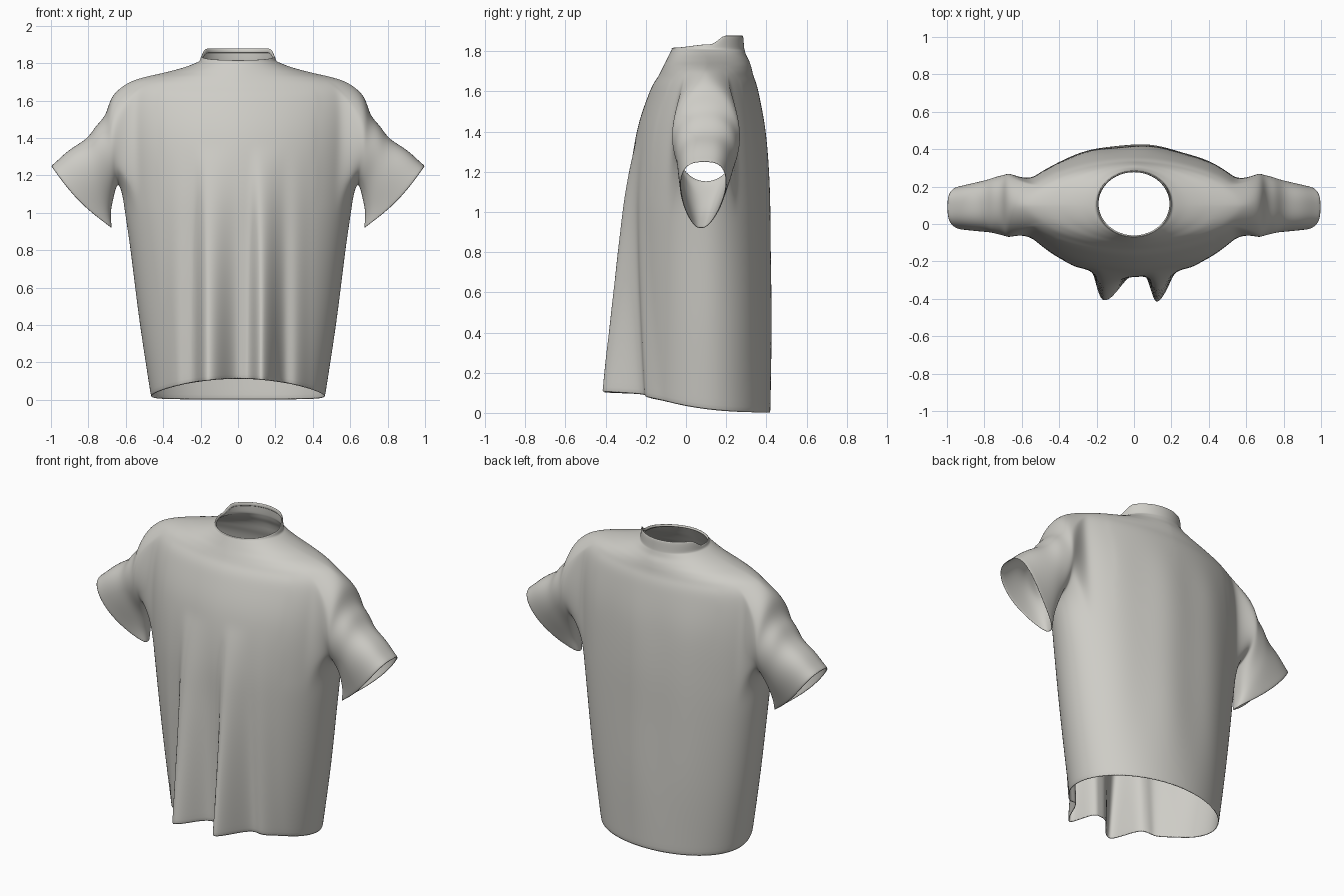
import bpy, bmesh, math

if "Cube" in bpy.data.objects:
    bpy.data.objects.remove(bpy.data.objects["Cube"])

COLS, STEP, HALF = 160, 5, 12      # ring columns, rows per key, armhole half width
LOW, HIGH = 3 * STEP, 6 * STEP     # armhole rows
MID_Y = 0.1


def spline(keys, step):
    """Catmull-Rom samples through a list of key tuples."""
    out = []
    for i in range(len(keys) - 1):
        p = [keys[max(0, min(len(keys) - 1, i + k))] for k in (-1, 0, 1, 2)]
        for s in range(step):
            t = s / step
            out.append([b + 0.5 * t * (c - a + t * (2*a - 5*b + 4*c - d + t * (3*(b - c) + d - a)))
                        for a, b, c, d in zip(*p)])
    return out + [list(keys[-1])]


def power(v, e):
    return math.copysign(abs(v) ** e, v)


def lobe(x, centre, left, right):
    t = (x - centre) / (left if x < centre else right)
    return 0.5 + 0.5 * math.cos(math.pi * max(-1, min(1, t)))


def step_up(v, lo, hi):
    t = max(0, min(1, (v - lo) / (hi - lo)))
    return t * t * (3 - 2 * t)


# Torso keys: height, half width, front y, back y, roundness
torso = spline([
    (0.00, 0.465, -0.27, 0.42, 2.0),
    (0.40, 0.525, -0.275, 0.425, 2.0),
    (0.80, 0.575, -0.28, 0.42, 2.0),
    (1.13, 0.62, -0.28, 0.415, 1.9),
    (1.40, 0.635, -0.245, 0.395, 1.9),
    (1.60, 0.64, -0.18, 0.36, 1.8),
    (1.68, 0.61, -0.135, 0.335, 1.7),
    (1.72, 0.52, -0.115, 0.325, 1.65),
    (1.75, 0.39, -0.10, 0.315, 1.7),
    (1.78, 0.28, -0.085, 0.30, 1.85),
    (1.81, 0.205, -0.07, 0.29, 2.0)], STEP)

# Sleeve keys: top x, top z, bottom x, bottom z, centre y, half depth
sleeve = spline([
    (0.685, 1.64, 0.635, 1.15, 0.10, 0.185),
    (0.715, 1.50, 0.65, 1.14, 0.10, 0.185),
    (0.79, 1.43, 0.665, 1.08, 0.10, 0.175),
    (0.89, 1.34, 0.68, 1.00, 0.095, 0.165),
    (1.00, 1.25, 0.675, 0.92, 0.09, 0.15)], 4)

bm = bmesh.new()


def torso_point(row, j):
    z, wide, front, back, n = row
    a = 2 * math.pi * j / COLS
    c, s = math.cos(a), math.sin(a)
    x = wide * power(c, 2 / n)
    y = MID_Y + (back - MID_Y if s > 0 else MID_Y - front) * power(s, 2 / n)
    # Hem rises toward the front
    lift = 0.11 * (max(0, 0.42 - y) / 0.69) ** 2.5 * max(0, 1 - z / 1.1)
    fade = max(0, 1 - z / 1.35)
    if s < 0:
        # Two deep hanging folds, with soft ripples beside them
        fold = max(lobe(x, -0.17, 0.07, 0.18), lobe(x, 0.12, 0.065, 0.14))
        y -= 0.165 * fade * fold
        y -= 0.02 * fade * (lobe(x, 0.31, 0.06, 0.08) + lobe(x, -0.32, 0.08, 0.06))
    else:
        y += 0.004 * math.sin(18 * x) * s * step_up(z, 0.0, 0.6) * step_up(-z, -1.7, -1.3)
    return x, y, z + lift


rings = [[bm.verts.new(torso_point(r, j)) for j in range(COLS)] for r in torso]


# Collar: low in front, standing band behind
def collar_ring(radius, share, drop):
    ring = []
    for j in range(COLS):
        a = 2 * math.pi * j / COLS
        x, y = 0.2 * radius * math.cos(a), 0.108 + 0.178 * radius * math.sin(a)
        height = 0.008 + 0.018 * step_up(y, -0.07, 0.12) + 0.044 * step_up(y, 0.12, 0.2)
        ring.append(bm.verts.new((x, y, 1.81 + height * share - drop)))
    return ring


for radius, share, drop in ((1.01, 0.35, 0), (1.0, 0.75, 0), (0.985, 1, 0),
                            (0.955, 1, 0.004), (0.94, 0.8, 0.012)):
    rings.append(collar_ring(radius, share, drop))

# Torso faces, leaving the armholes open
for r in range(len(rings) - 1):
    for j in range(COLS):
        hole = (j + HALF) % (COLS // 2) < 2 * HALF and LOW <= r < HIGH
        if not hole:
            k = (j + 1) % COLS
            bm.faces.new((rings[r][j], rings[r][k], rings[r + 1][k], rings[r + 1][j]))


# Sleeves grow out of the armhole loops
def add_sleeve(side):
    start = 0 if side > 0 else COLS // 2
    path = [(HIGH, d) for d in range(HALF + 1)]
    path += [(r, HALF) for r in range(HIGH - 1, LOW - 1, -1)]
    path += [(LOW, d) for d in range(HALF - 1, -HALF - 1, -1)]
    path += [(r, -HALF) for r in range(LOW + 1, HIGH + 1)]
    path += [(HIGH, d) for d in range(-HALF + 1, 0)]
    last = [rings[r][(start + side * d) % COLS] for r, d in path]
    count = len(last)
    for i, (tx, tz, bx, bz, cy, deep) in enumerate(sleeve):
        t = i / (len(sleeve) - 1)
        ring = []
        for k in range(count):
            a = 2 * math.pi * k / count
            u = 0.5 + 0.5 * math.cos(a)
            point = 1 - (0.1 + 0.5 * t) * (1 - u)      # cuff narrows to a point below
            y = cy + deep * power(math.sin(a), 1 - 0.3 * t) * point
            if t > 0.5:
                y -= 0.03 * (1 - u) * (t - 0.5)
            bow = 0.035 * t * math.sin(math.pi * u)
            crease = 0.012 * math.sin(14 * t + 3 * u) * math.sin(math.pi * t) * u
            ring.append(bm.verts.new((side * (bx + (tx - bx) * u + bow * 0.4 + crease), y,
                                      bz + (tz - bz) * u - bow * 0.6 + crease)))
        for k in range(count):
            n = (k + 1) % count
            bm.faces.new((last[k], last[n], ring[n], ring[k]))
        last = ring


for side in (1, -1):
    add_sleeve(side)

# Tidy and relax the cloth around the armholes
bmesh.ops.delete(bm, geom=[v for v in bm.verts if not v.link_faces], context='VERTS')
bmesh.ops.recalc_face_normals(bm, faces=bm.faces[:])
bm.normal_update()
relax = [v for v in bm.verts if abs(v.co.x) > 0.42 and 1.03 < v.co.z < 1.75 and not v.is_boundary]
for _ in range(6):
    bmesh.ops.smooth_vert(bm, verts=relax, factor=0.5, use_axis_x=True, use_axis_y=True, use_axis_z=True)

mesh = bpy.data.meshes.new("shirt")
bm.to_mesh(mesh)
bm.free()
shirt = bpy.data.objects.new("shirt", mesh)
bpy.context.collection.objects.link(shirt)

# Cloth colour
cloth = bpy.data.materials.new("pale grey cloth")
cloth.use_nodes = True
colour = (0.62, 0.61, 0.57, 1)
cloth.diffuse_color = colour
bsdf = next(n for n in cloth.node_tree.nodes if n.type == 'BSDF_PRINCIPLED')
bsdf.inputs["Base Color"].default_value = colour
bsdf.inputs["Roughness"].default_value = 0.8
mesh.materials.append(cloth)

# Thin cloth, smooth surface
solid = shirt.modifiers.new("thickness", 'SOLIDIFY')
solid.thickness = 0.006
solid.offset = -1
smooth = shirt.modifiers.new("smooth", 'SUBSURF')
smooth.levels = smooth.render_levels = 1
for p in mesh.polygons:
    p.use_smooth = True
